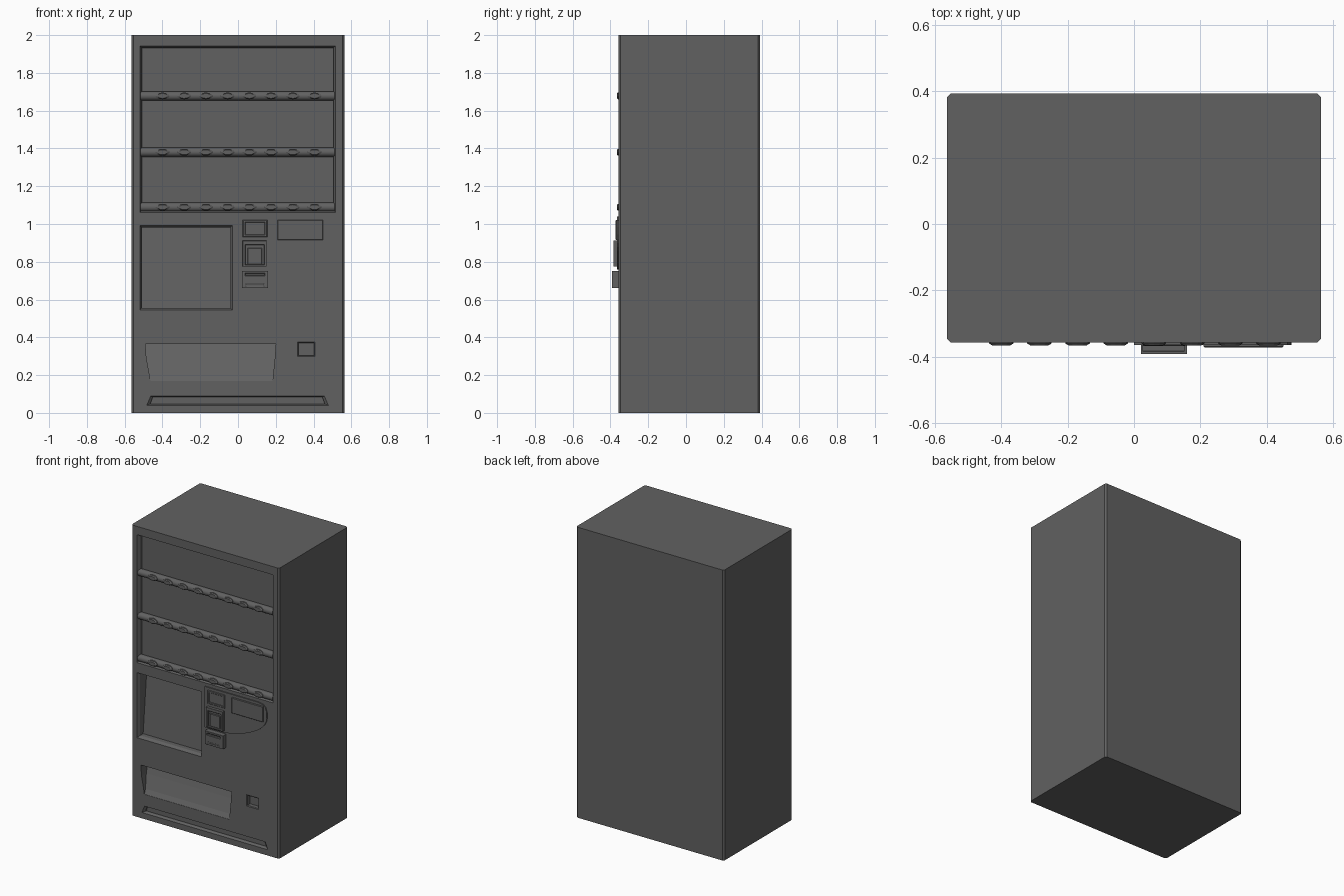
import bpy, bmesh, math

if "Cube" in bpy.data.objects:
    bpy.data.objects.remove(bpy.data.objects["Cube"])

FRONT, BACK, W = -0.357, 0.393, 0.563

dark = bpy.data.materials.new("dark_grey")
dark.diffuse_color = (0.12, 0.12, 0.12, 1)
dark.use_nodes = True
dark.node_tree.nodes["Principled BSDF"].inputs["Base Color"].default_value = dark.diffuse_color


def loft(name, rings):
    """Closed solid skinned through rings of 3D points."""
    bm = bmesh.new()
    vs = [[bm.verts.new(p) for p in r] for r in rings]
    n = len(rings[0])
    for a, b in zip(vs, vs[1:]):
        for i in range(n):
            j = (i + 1) % n
            bm.faces.new((a[i], a[j], b[j], b[i]))
    bm.faces.new(vs[0])
    bm.faces.new(vs[-1])
    bmesh.ops.recalc_face_normals(bm, faces=bm.faces)
    me = bpy.data.meshes.new(name)
    bm.to_mesh(me)
    bm.free()
    me.materials.append(dark)
    ob = bpy.data.objects.new(name, me)
    bpy.context.collection.objects.link(ob)
    return ob


def at(poly, y):
    return [(x, y, z) for x, z in poly]


def rect(x0, x1, z0, z1, inset=0.0):
    i = inset
    return [(x0 + i, z0 + i), (x1 - i, z0 + i), (x1 - i, z1 - i), (x0 + i, z1 - i)]


def cut(target, cutter):
    cutter.hide_render = True
    m = target.modifiers.new("cut", 'BOOLEAN')
    m.operation, m.solver, m.object = 'DIFFERENCE', 'EXACT', cutter
    bpy.context.view_layer.objects.active = target
    bpy.ops.object.modifier_apply(modifier=m.name)
    bpy.data.objects.remove(cutter)


def recess(target, outer, inner, front, lip, back):
    """Cut a pocket with a chamfered rim."""
    cut(target, loft("cutter", [at(outer, front - 0.05), at(outer, front),
                                at(inner, front + lip), at(inner, back)]))


def raised(name, x0, x1, z0, z1, front, ch=0.003):
    """Box with chamfered front edges, seated in the cabinet face."""
    return loft(name, [at(rect(x0, x1, z0, z1), FRONT + 0.01),
                       at(rect(x0, x1, z0, z1), front + ch),
                       at(rect(x0, x1, z0, z1, ch), front)])


# Cabinet with chamfered upright corners
c = 0.011
plan = [(-W + c, FRONT), (W - c, FRONT), (W, FRONT + c), (W, BACK - c),
        (W - c, BACK), (-W + c, BACK), (-W, BACK - c), (-W, FRONT + c)]
cab = loft("cabinet", [[(x, y, z) for x, y in plan] for z in (0, 2)])

# Display window
r = (-0.52, 0.516, 1.062, 1.943)
recess(cab, rect(*r), rect(*r, 0.011), FRONT, 0.02, -0.317)

# Advert panel, leaning back toward the top
r = (-0.52, -0.03, 0.545, 0.993)
inner = rect(*r, 0.011)
cut(cab, loft("cutter", [at(rect(*r), FRONT - 0.05), at(rect(*r), FRONT), at(inner, FRONT + 0.02),
                         [(x, -0.305 if z < 0.7 else -0.265, z) for x, z in inner]]))

# Delivery chute with sloping flap
cut(cab, loft("cutter", [[(a, -0.42, z), (b, -0.42, z), (b, y, z), (a, y, z)] for a, b, y, z in (
    (-0.49, 0.20, -0.28, 0.365), (-0.485, 0.195, -0.305, 0.29),
    (-0.468, 0.186, -0.338, 0.20), (-0.464, 0.183, -0.355, 0.17))]))

# Coin return pocket
r = (0.314, 0.407, 0.298, 0.376)
recess(cab, rect(*r), rect(*r, 0.005), FRONT, 0.004, -0.325)

# Kick slot
recess(cab, [(-0.483, 0.04), (0.478, 0.04), (0.457, 0.089), (-0.462, 0.089)],
       [(-0.464, 0.048), (0.459, 0.048), (0.446, 0.085), (-0.451, 0.085)], FRONT, 0.012, -0.335)

# Shelf rails and selection buttons
for row, z in enumerate((1.678, 1.38, 1.089), 1):
    prof = [(-0.333 - 0.024 * math.cos(t), z + 0.024 * math.sin(t))
            for t in [k * math.tau / 16 for k in range(16)]]
    rail = loft(f"shelf_rail_{row}", [[(x, y, h) for y, h in prof] for x in (-0.516, 0.512)])
    bpy.context.view_layer.objects.active = rail
    rail.select_set(True)
    bpy.ops.object.shade_smooth_by_angle()
    rail.select_set(False)
    for col in range(8):
        cx = -0.4 + col * 0.115

        def oval(s):
            return [(cx + s * 0.037 * math.cos(t), z + s * 0.018 * math.sin(t))
                    for t in [k * math.tau / 12 for k in range(12)]]
        loft(f"button_{row}_{col + 1}", [at(oval(1), -0.335), at(oval(1), -0.36), at(oval(0.72), -0.366)])

# Curved control plate
plate = [(0, 1.04), (0, 0.76), (0.15, 0.761)]
p = ((0.15, 0.761), (0.30, 0.78), (0.47, 0.85), (0.474, 0.945))
for k in range(1, 13):
    t = k / 12
    w = ((1 - t) ** 3, 3 * t * (1 - t) ** 2, 3 * t * t * (1 - t), t ** 3)
    plate.append(tuple(sum(a * q[i] for a, q in zip(w, p)) for i in range(2)))
plate += [(0.473, 0.985), (0.463, 1.018), (0.442, 1.034), (0.41, 1.04)]
loft("control_plate", [at(plate, FRONT + 0.01), at(plate, FRONT - 0.007)])

# Price display and small status panel
raised("price_display", 0.21, 0.45, 0.915, 1.022, -0.372)
status = raised("status_panel", 0.025, 0.155, 0.93, 1.022, -0.368)
recess(status, rect(0.037, 0.143, 0.942, 1.01), rect(0.039, 0.141, 0.944, 1.008), -0.368, 0.002, -0.365)

# Banknote reader
note = raised("banknote_reader", 0.025, 0.152, 0.775, 0.912, -0.384, 0.001)
recess(note, rect(0.037, 0.14, 0.782, 0.892), rect(0.04, 0.137, 0.785, 0.889), -0.384, 0.003, -0.37)
raised("banknote_mouth", 0.05, 0.127, 0.786, 0.872, -0.379, 0.002)

# Coin slot unit
coin = raised("coin_unit", 0.021, 0.16, 0.66, 0.752, -0.392, 0.001)
recess(coin, rect(0.036, 0.143, 0.725, 0.741), rect(0.04, 0.139, 0.729, 0.737), -0.392, 0.003, -0.376)
recess(coin, rect(0.04, 0.139, 0.668, 0.684), rect(0.043, 0.136, 0.671, 0.681), -0.392, 0.002, -0.386)
